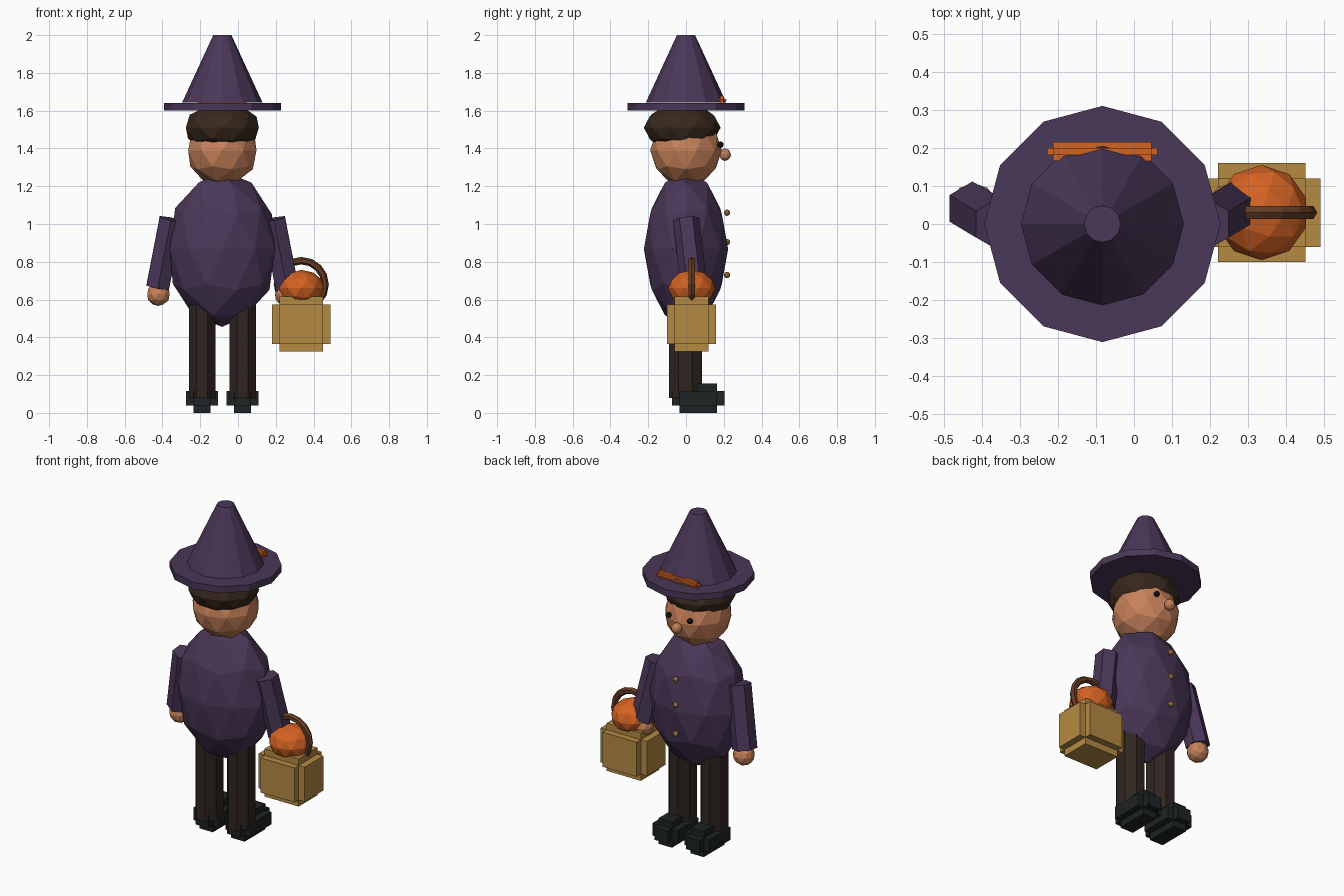
import bpy, bmesh, math
from mathutils import Vector, Matrix

if "Cube" in bpy.data.objects:
    bpy.data.objects.remove(bpy.data.objects["Cube"])

CX = -0.083  # centre line of the figure (the basket shifts it off x = 0)


def mat(name, r, g, b):
    lin = [((c / 255 + 0.055) / 1.055) ** 2.4 for c in (r, g, b)]
    m = bpy.data.materials.new(name)
    m.diffuse_color = (*lin, 1)
    m.use_nodes = True
    m.node_tree.nodes["Principled BSDF"].inputs["Base Color"].default_value = m.diffuse_color
    return m


PURPLE = mat("purple cloth", 74, 55, 88)
SKIN = mat("skin", 200, 130, 90)
HAIR = mat("hair", 56, 40, 28)
TROUSER = mat("trousers", 48, 37, 32)
BOOT = mat("boots", 30, 35, 36)
STRAW = mat("straw", 180, 138, 66)
ORANGE = mat("orange", 212, 98, 34)
HANDLE = mat("handle", 100, 60, 36)
BRASS = mat("brass", 160, 115, 58)
BLACK = mat("black", 20, 20, 22)


def finish(name, bm, material):
    me = bpy.data.meshes.new(name)
    bm.to_mesh(me)
    bm.free()
    me.materials.append(material)
    ob = bpy.data.objects.new(name, me)
    bpy.context.collection.objects.link(ob)
    return ob


def ball(name, loc, radii, material, sub=2):
    bm = bmesh.new()
    m = Matrix.Translation(loc) @ Matrix.Diagonal((*radii, 1))
    bmesh.ops.create_icosphere(bm, subdivisions=sub, radius=1, matrix=m)
    return finish(name, bm, material)


def tube(name, bottom, top, r1, r2, sides, material, turn=0, stretch=(1, 1)):
    a, b = Vector(bottom), Vector(top)
    rot = Vector((0, 0, 1)).rotation_difference(b - a).to_matrix().to_4x4()
    m = (Matrix.Translation((a + b) / 2) @ rot
         @ Matrix.Diagonal((*stretch, 1, 1)) @ Matrix.Rotation(turn, 4, 'Z'))
    bm = bmesh.new()
    bmesh.ops.create_cone(bm, cap_ends=True, segments=sides, radius1=r1,
                          radius2=r2, depth=(b - a).length, matrix=m)
    return finish(name, bm, material)


def notched_box(name, loc, half, inset, material):
    """Box with stepped edges: three slabs, each full length on one axis."""
    bm = bmesh.new()
    for axis in range(3):
        size = [2 * (h if i == axis else h - inset) for i, h in enumerate(half)]
        bmesh.ops.create_cube(bm, size=1, matrix=Matrix.Translation(loc)
                              @ Matrix.Diagonal((*size, 1)))
    return finish(name, bm, material)


# Hat
tube("hat_brim", (CX, 0, 1.60), (CX, 0, 1.64), 0.31, 0.31, 12, PURPLE)
tube("hat_cone", (CX, 0, 1.643), (CX, 0, 2.0), 0.213, 0.048, 12, PURPLE)
notched_box("hat_band", (CX, 0.19, 1.657), (0.145, 0.025, 0.02), 0.016, ORANGE)

# Head
ball("head", (CX, 0, 1.39), (0.19, 0.19, 0.19), SKIN)
ball("hair", (CX, -0.02, 1.51), (0.203, 0.203, 0.13), HAIR)
ball("nose", (CX, 0.207, 1.367), (0.031, 0.031, 0.033), SKIN)

# Body and buttons
ball("body", (CX, 0, 0.868), (0.293, 0.223, 0.413), PURPLE)
for i, z in enumerate((1.06, 0.905, 0.73)):
    ball(f"button_{i + 1}", (CX, 0.217, z), (0.017,) * 3, BRASS)

# Paired parts
for side, s in (("left", -1), ("right", 1)):
    ball(f"{side}_eye", (CX + s * 0.072, 0.183, 1.42), (0.017,) * 3, BLACK)
    tube(f"{side}_arm", (CX + s * 0.342, 0.042, 0.665),
         (CX + s * 0.272, 0.0, 1.027), 0.07, 0.07, 6, PURPLE)
    ball(f"{side}_hand", (CX + s * 0.338, 0.045, 0.628), (0.062,) * 3, SKIN)
    tube(f"{side}_leg", (CX + s * 0.107, -0.003, 0.08),
         (CX + s * 0.107, -0.003, 0.64), 0.076, 0.076, 8, TROUSER,
         math.pi / 8, (1, 1.24))
    notched_box(f"{side}_boot", (CX + s * 0.107, 0.065, 0.078),
                (0.085, 0.14, 0.078), 0.04, BOOT)

# Basket with round fruit and ring handle
BX, BY = 0.335, 0.03
notched_box("basket", (BX, BY, 0.47), (0.155, 0.13, 0.145), 0.04, STRAW)
ball("fruit", (BX, BY, 0.66), (0.123, 0.125, 0.097), ORANGE)
bpy.ops.mesh.primitive_torus_add(
    location=(BX, BY, 0.68), rotation=(math.pi / 2, 0, 0), major_radius=0.126,
    minor_radius=0.02, major_segments=16, minor_segments=6)
handle = bpy.context.object
handle.name = "basket_handle"
handle.data.materials.append(HANDLE)
